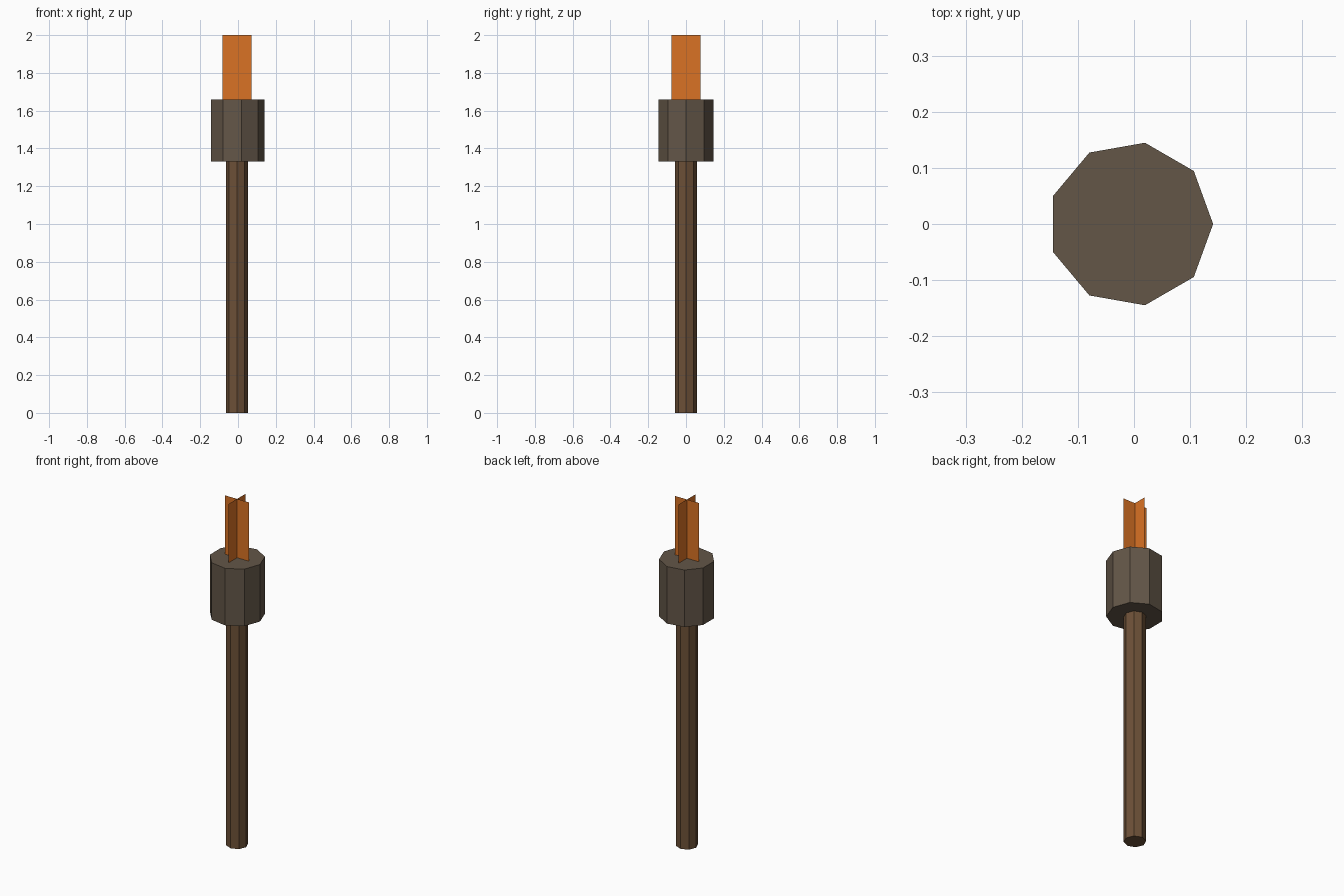
import bpy
import math

if "Cube" in bpy.data.objects:
    bpy.data.objects.remove(bpy.data.objects["Cube"])

CX = -0.006  # shared axis of all parts


def material(name, rgb):
    mat = bpy.data.materials.new(name)
    mat.diffuse_color = (*rgb, 1.0)
    mat.use_nodes = True
    mat.node_tree.nodes["Principled BSDF"].inputs["Base Color"].default_value = mat.diffuse_color
    return mat


def make(name, verts, faces, mat):
    mesh = bpy.data.meshes.new(name)
    mesh.from_pydata(verts, [], faces)
    mesh.materials.append(mat)
    obj = bpy.data.objects.new(name, mesh)
    bpy.context.collection.objects.link(obj)
    return obj


def prism(name, sides, radius, z0, z1, mat):
    """Capped regular prism with one corner on +x."""
    ring = [(CX + radius * math.cos(2 * math.pi * i / sides),
             radius * math.sin(2 * math.pi * i / sides)) for i in range(sides)]
    verts = [(x, y, z) for z in (z0, z1) for x, y in ring]
    faces = [(i, (i + 1) % sides, sides + (i + 1) % sides, sides + i)
             for i in range(sides)]
    faces += [tuple(reversed(range(sides))), tuple(range(sides, 2 * sides))]
    return make(name, verts, faces, mat)


wood = material("brown wood", (0.15, 0.08, 0.038))
wrap = material("grey brown wrap", (0.125, 0.093, 0.064))
fire = material("orange flame", (0.70, 0.17, 0.018))

# Octagonal handle and nine-sided head
prism("handle", 8, 0.058, 0.0, 1.33, wood)
prism("torch_head", 9, 0.147, 1.33, 1.66, wrap)

# Flame: two crossed flat cards
HALF = 0.0765
for name, dx, dy in (("flame_card_x", HALF, 0), ("flame_card_y", 0, HALF)):
    make(name,
         [(CX - dx, -dy, 1.66), (CX + dx, dy, 1.66),
          (CX + dx, dy, 2.0), (CX - dx, -dy, 2.0)],
         [(0, 1, 2, 3)], fire)
